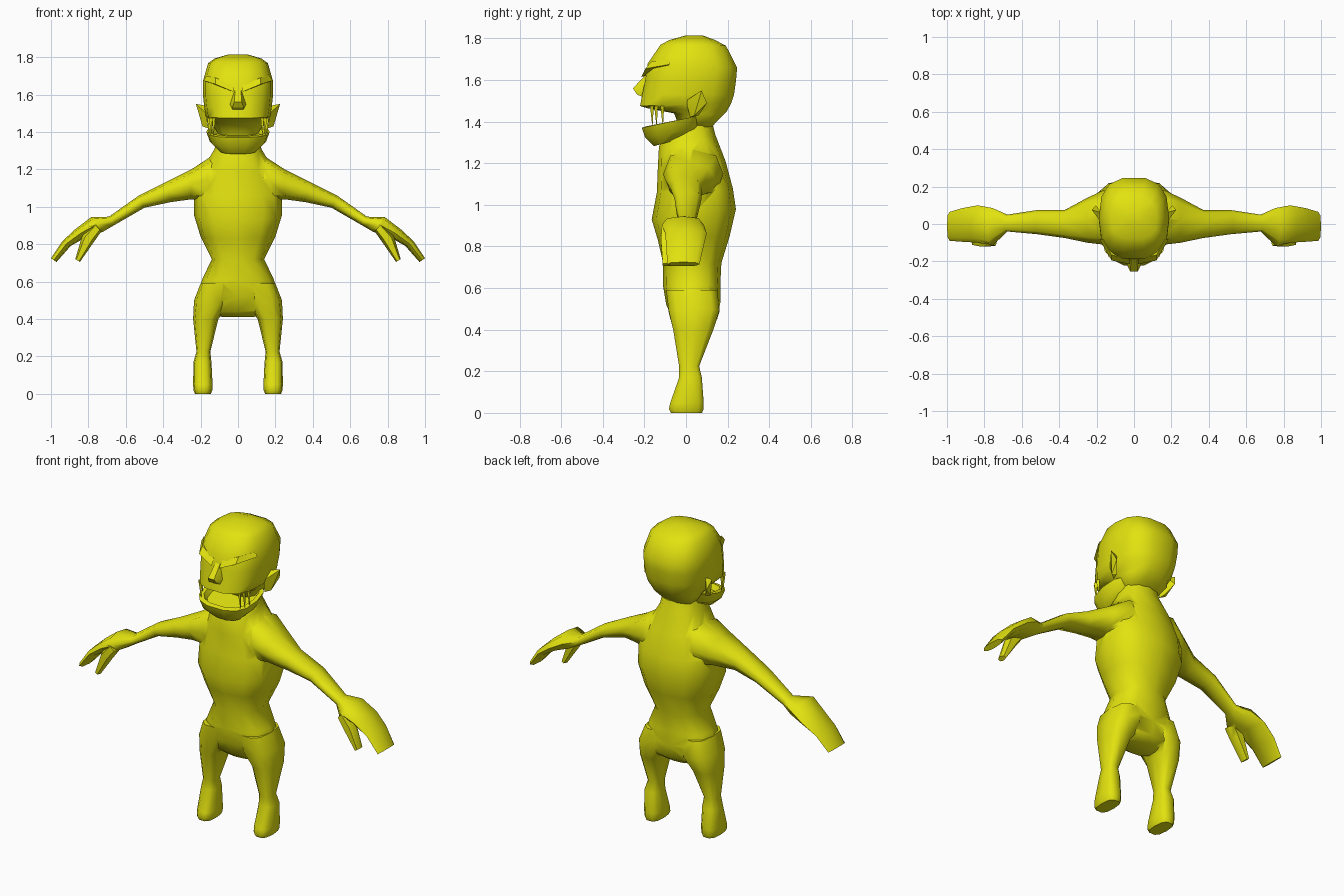
import bpy, bmesh, math
from mathutils import Vector

skin = bpy.data.materials.new("yellow_skin")
skin.diffuse_color = (0.76, 0.76, 0.005, 1)


def finish(name, bm, angle=60):
    bmesh.ops.recalc_face_normals(bm, faces=bm.faces)
    me = bpy.data.meshes.new(name)
    bm.to_mesh(me)
    bm.free()
    me.materials.append(skin)
    ob = bpy.data.objects.new(name, me)
    bpy.context.collection.objects.link(ob)
    smooth(ob, angle)
    return ob


def smooth(ob, angle=60):
    bpy.ops.object.select_all(action='DESELECT')
    ob.select_set(True)
    bpy.context.view_layer.objects.active = ob
    bpy.ops.object.shade_smooth_by_angle(angle=math.radians(angle))


def loft(name, rings, n=10, power=0.8, angle=60):
    """Skin a row of (centre, u, v) rounded rings and cap both ends."""
    def soft(t):
        return math.copysign(abs(t) ** power, t)
    bm = bmesh.new()
    loops = []
    for c, u, v in rings:
        angles = [2 * math.pi * i / n for i in range(n)]
        loops.append([bm.verts.new(c + u * soft(math.cos(a)) + v * soft(math.sin(a))) for a in angles])
    for a, b in zip(loops, loops[1:]):
        for i in range(n):
            j = (i + 1) % n
            bm.faces.new((a[i], a[j], b[j], b[i]))
    bm.faces.new(loops[0])
    bm.faces.new(loops[-1])
    return finish(name, bm, angle)


def trunk(rows):
    """Rows: half width, front y, front z, back y, back z."""
    out = []
    for w, y0, z0, y1, z1 in rows:
        f, b = Vector((0, y0, z0)), Vector((0, y1, z1))
        out.append(((f + b) / 2, Vector((w, 0, 0)), (b - f) / 2))
    return out


def limb(rows, s):
    """Rows: outer x, z, inner x, z, front y, back y; s is the side."""
    out = []
    for ax, az, bx, bz, y0, y1 in rows:
        a, b = Vector((s * ax, 0, az)), Vector((s * bx, 0, bz))
        out.append(((a + b) / 2 + Vector((0, (y0 + y1) / 2, 0)), (a - b) / 2, Vector((0, (y1 - y0) / 2, 0))))
    return out


def hull(name, pts, angle=30):
    bm = bmesh.new()
    for p in pts:
        bm.verts.new(p)
    bmesh.ops.convex_hull(bm, input=bm.verts)
    return finish(name, bm, angle)


def unite(base, parts):
    for p in parts:
        m = base.modifiers.new("union", 'BOOLEAN')
        m.operation, m.solver, m.object = 'UNION', 'EXACT', p
        bpy.context.view_layer.objects.active = base
        bpy.ops.object.modifier_apply(modifier=m.name)
        bpy.data.objects.remove(p)
    smooth(base)


# Torso with neck and hips
body = loft("body", trunk([
    (.11, -.09, 1.36, .12, 1.42), (.125, -.13, 1.28, .14, 1.34),
    (.19, -.135, 1.19, .19, 1.21), (.235, -.14, 1.06, .225, 1.08),
    (.235, -.165, .93, .24, .98), (.2, -.135, .83, .21, .85),
    (.14, -.11, .72, .17, .72), (.19, -.11, .61, .165, .62),
    (.22, -.095, .52, .165, .53), (.16, -.06, .44, .15, .45),
    (.1, -.02, .41, .11, .42)]), 12)

# Arms with mitten hands, thumbs, and legs with feet
arm_rows = [
    (.1, 1.27, .12, 1.02, -.1, .17), (.15, 1.265, .18, 1.03, -.11, .18),
    (.25, 1.2, .25, 1.04, -.1, .14), (.38, 1.135, .36, 1.025, -.075, .075),
    (.53, 1.06, .5, .995, -.055, .075), (.69, .947, .665, .9, -.04, .05),
    (.785, .945, .725, .865, -.115, .085), (.87, .88, .80, .845, -.1, .1),
    (.94, .815, .895, .79, -.095, .085), (1.0, .725, .97, .705, -.09, .065)]
thumb_rows = [
    (.77, .91, .73, .87, -.12, -.04), (.835, .84, .765, .82, -.125, -.05),
    (.87, .72, .845, .705, -.115, -.06)]
leg_rows = [
    (.2, .59, .03, .59, -.1, .155), (.235, .5, .045, .48, -.088, .165),
    (.24, .4, .105, .4, -.065, .135), (.222, .225, .148, .225, -.035, .065),
    (.238, .17, .142, .17, -.035, .078), (.24, .05, .136, .05, -.078, .088),
    (.238, .02, .137, .02, -.085, .088), (.23, 0, .145, 0, -.075, .08)]
parts = []
for s in (-1, 1):
    parts.append(loft("arm", limb(arm_rows, s), 8))
    parts.append(loft("thumb", limb(thumb_rows, s), 6))
    parts.append(loft("leg", limb(leg_rows, s), 10, .7))
unite(body, parts)

# Skull with upper lip and palate
skull = loft("skull", trunk([
    (.1, -.03, 1.37, .12, 1.37), (.14, -.06, 1.44, .18, 1.43),
    (.15, -.19, 1.465, .2, 1.45), (.172, -.225, 1.475, .222, 1.49),
    (.18, -.215, 1.53, .235, 1.53), (.188, -.2, 1.6, .245, 1.6),
    (.188, -.188, 1.68, .25, 1.66), (.16, -.125, 1.77, .195, 1.765),
    (.125, -.08, 1.793, .14, 1.793), (.05, .0, 1.815, .08, 1.815)]), 14, .75)

# Lower jaw with a hollow mouth floor
jaw = loft("jaw", trunk([
    (.1, -.155, 1.282, .0, 1.325), (.15, -.2, 1.325, .07, 1.37),
    (.17, -.215, 1.37, .09, 1.435), (.145, -.19, 1.378, .07, 1.43),
    (.13, -.17, 1.35, .05, 1.40)]), 14, .75, 40)

# Nose
hull("nose", [(s * x, y, z) for s in (-1, 1) for x, y, z in
              ((.015, -.19, 1.63), (.02, -.255, 1.56), (.045, -.2, 1.55), (.03, -.235, 1.53), (.03, -.2, 1.515))])

for s in (-1, 1):
    # Slanted brow ridge
    hull("brow", [(s * x, y, z) for x, y, z in
                  ((.025, -.215, 1.615), (.025, -.19, 1.65), (.12, -.195, 1.655),
                   (.12, -.165, 1.69), (.185, -.08, 1.675), (.17, -.08, 1.7), (.1, -.12, 1.64))])
    # Pointed ear
    hull("ear", [(s * x, y, z) for x, y, z in
                 ((.17, .0, 1.5), (.17, .06, 1.54), (.17, .06, 1.43), (.16, .02, 1.42),
                  (.225, .075, 1.55), (.205, .1, 1.49), (.19, .04, 1.43))])
    # Long thin fangs bridging the open mouth
    for x, y in ((.13, -.165), (.145, -.145), (.155, -.115)):
        hull("fang", [(s * (x + dx), y + dy, 1.475) for dx, dy in ((-.009, -.008), (.009, -.008), (0, .01))]
             + [(s * x, y + .004, 1.37)])
